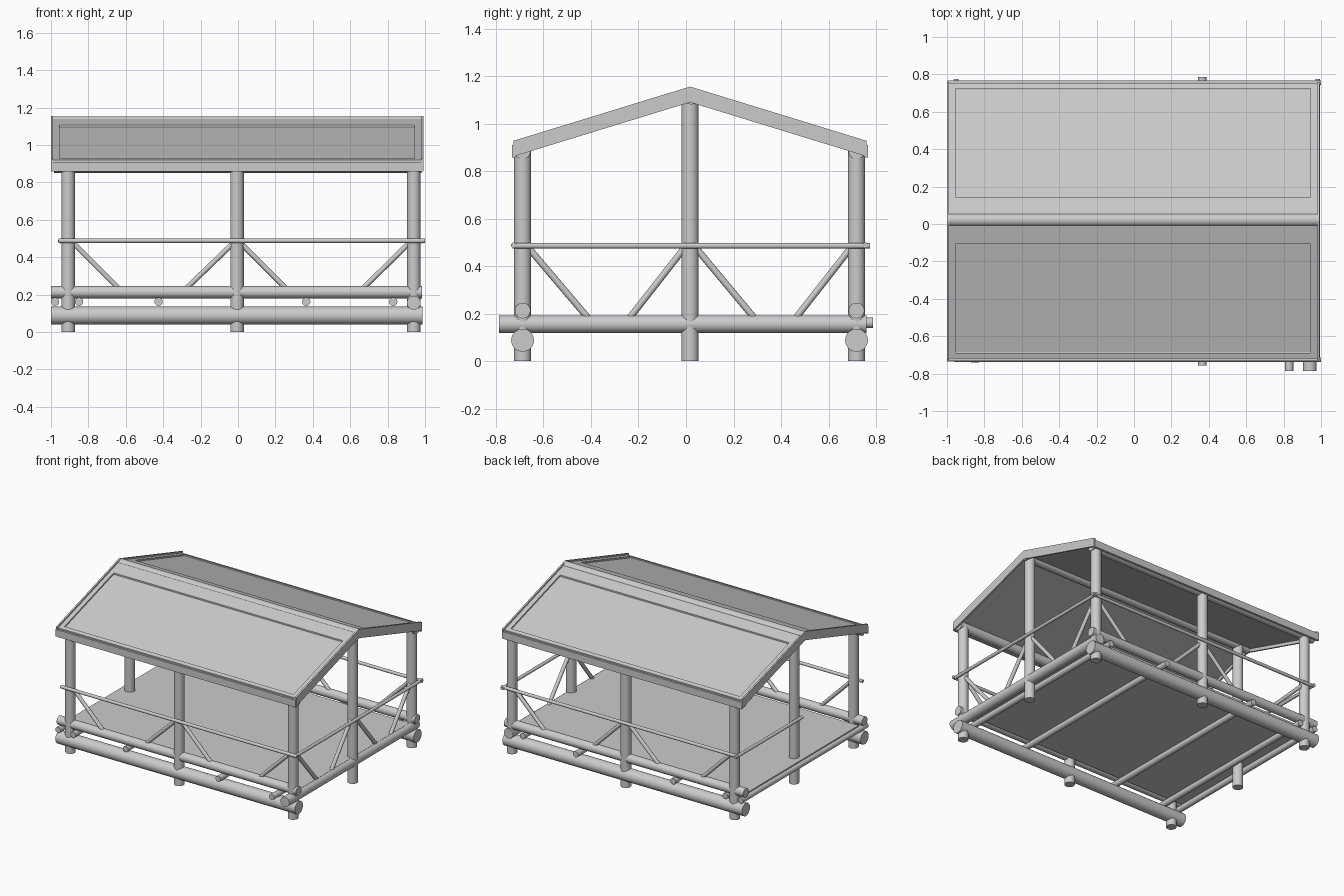
import bpy, bmesh
from mathutils import Vector

if "Cube" in bpy.data.objects:
    bpy.data.objects.remove(bpy.data.objects["Cube"])

grey = bpy.data.materials.new("plain grey")
grey.diffuse_color = (0.6, 0.6, 0.6, 1)
grey.use_nodes = True
grey.node_tree.nodes["Principled BSDF"].inputs["Base Color"].default_value = grey.diffuse_color

YC = 0.017            # ridge line in y
APEX, SLOPE = 1.156, 0.307
XS = (-0.908, -0.005, 0.94)
YF, YB = -0.688, 0.718


def finish(name, bm, smooth=False):
    bmesh.ops.recalc_face_normals(bm, faces=bm.faces)
    me = bpy.data.meshes.new(name)
    bm.to_mesh(me)
    bm.free()
    me.materials.append(grey)
    ob = bpy.data.objects.new(name, me)
    bpy.context.collection.objects.link(ob)
    if smooth:
        bpy.context.view_layer.objects.active = ob
        ob.select_set(True)
        bpy.ops.object.shade_smooth_by_angle(angle=0.7)
        ob.select_set(False)
    return ob


def log(name, a, b, r, seg=24):
    """Round timber from point a to point b."""
    a, b = Vector(a), Vector(b)
    bm = bmesh.new()
    bmesh.ops.create_cone(bm, cap_ends=True, segments=seg, radius1=r, radius2=r, depth=(b - a).length)
    rot = Vector((0, 0, 1)).rotation_difference(b - a).to_matrix().to_4x4()
    bm.transform(rot)
    bmesh.ops.translate(bm, verts=bm.verts, vec=(a + b) / 2)
    return finish(name, bm, True)


def box(name, lo, hi):
    bm = bmesh.new()
    bmesh.ops.create_cube(bm, size=1)
    lo, hi = Vector(lo), Vector(hi)
    for v in bm.verts:
        v.co = Vector([(lo[i] + hi[i]) / 2 + v.co[i] * (hi[i] - lo[i]) for i in range(3)])
    return finish(name, bm)


def slab(name, x0, x1, d0, d1, drop, thick, side):
    """Sloped board; d is the distance from the ridge line, drop the depth below the rake top."""
    bm = bmesh.new()
    bmesh.ops.create_cube(bm, size=1)
    for v in bm.verts:
        d = d1 if v.co.y > 0 else d0
        z = APEX - SLOPE * d - drop - (0 if v.co.z > 0 else thick)
        v.co = Vector((x1 if v.co.x > 0 else x0, YC + side * d, z))
    return finish(name, bm)


# Posts
for x in XS:
    for side, y in (("front", YF), ("back", YB)):
        log(side + "_post", (x, y, 0), (x, y, 0.89), 0.036)
for x in (XS[0], XS[2]):
    log("gable_post", (x, YC, 0), (x, YC, 1.11), 0.036)

# Long logs, wall plates, side rails and braces
for side, y, s in (("front", YF, -1), ("back", YB, 1)):
    log(side + "_base_log", (-1, y, 0.088), (0.987, y, 0.088), 0.048, 32)
    log(side + "_sill_log", (-1, y, 0.213), (0.985, y, 0.213), 0.033)
    log(side + "_eave_log", (-0.985, y, 0.885), (0.98, y, 0.885), 0.034)
    ry = y + s * 0.037
    log(side + "_rail", (-0.96, ry, 0.488), (1.0, ry, 0.488), 0.012, 16)
    for x0, x1 in ((-0.885, -0.64), (-0.02, -0.275), (0.01, 0.255), (0.92, 0.67)):
        log(side + "_brace", (x0, y, 0.48), (x1, y, 0.235), 0.014, 16)

# Right end rail and braces, left half rail beside the entrance
log("right_rail", (0.983, -0.73, 0.486), (0.983, 0.775, 0.486), 0.012, 16)
for y0, y1 in ((-0.67, -0.415), (0.0, -0.235), (0.035, 0.285), (0.70, 0.465)):
    log("right_brace", (0.94, y0, 0.485), (0.94, y1, 0.185), 0.014, 16)
log("left_rail", (-0.95, -0.02, 0.486), (-0.95, 0.775, 0.486), 0.012, 16)

# Cross joists and floor
log("right_end_joist", (0.94, -0.787, 0.156), (0.94, 0.76, 0.156), 0.037)
for x, y0, y1 in ((-0.978, -0.735, 0.75), (-0.85, -0.74, 0.75), (-0.425, -0.725, 0.76),
                  (0.365, -0.757, 0.787), (0.83, -0.787, 0.75)):
    log("floor_joist", (x, y0, 0.162), (x, y1, 0.162), 0.022)
box("floor", (-0.98, -0.645, 0.18), (0.95, 0.675, 0.193))

# Roof: recessed panels with raised frame strips, rake boards and fascia
log("ridge_log", (-0.995, 0.022, 1.117), (0.985, 0.022, 1.117), 0.036)
for side, s in (("front", -1), ("back", 1)):
    slab(side + "_roof_panel", -0.99, 0.985, 0, 0.735, 0.022, 0.02, s)
    for x0, x1, d0, d1 in ((-0.99, 0.985, 0, 0.125), (-0.99, 0.985, 0.708, 0.736),
                           (-0.99, -0.955, 0.125, 0.708), (0.945, 0.985, 0.125, 0.708)):
        slab(side + "_roof_frame", x0, x1, d0, d1, 0.011, 0.018, s)
    for x0, x1 in ((-1.0, -0.988), (0.98, 0.992)):
        slab(side + "_rake_board", x0, x1, 0, 0.743, 0, 0.066, s)
    ys = sorted((YC + s * 0.734, YC + s * 0.75))
    box(side + "_fascia", (-1.0, ys[0], 0.857), (0.99, ys[1], 0.91))
